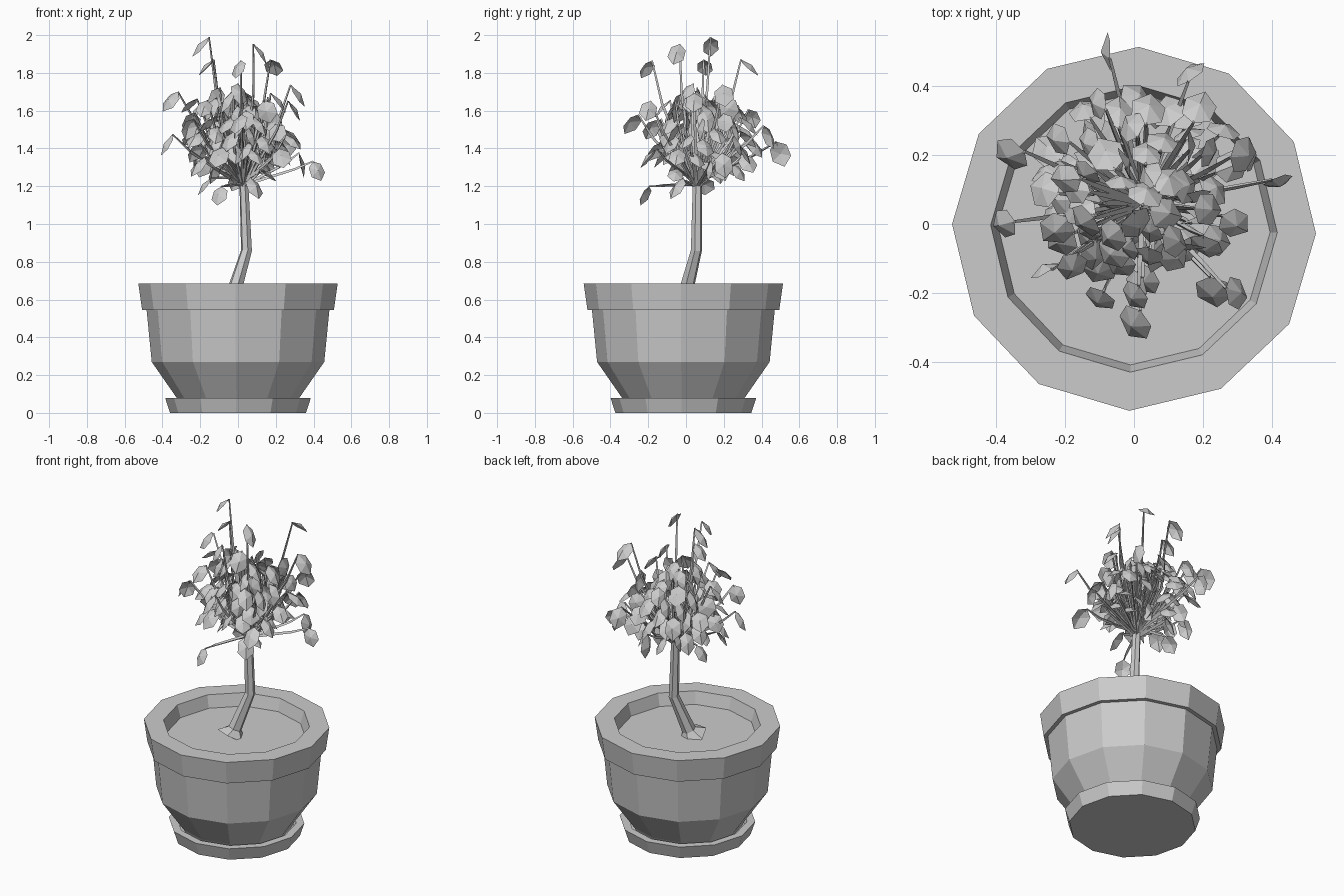
import bpy, bmesh, math, random
from mathutils import Vector

if "Cube" in bpy.data.objects:
    bpy.data.objects.remove(bpy.data.objects["Cube"])

random.seed(7)
grey = bpy.data.materials.new("plain_grey")
grey.use_nodes = True
COLOUR = (0.6, 0.6, 0.6, 1)
grey.diffuse_color = COLOUR
grey.node_tree.nodes["Principled BSDF"].inputs["Base Color"].default_value = COLOUR


def finish(name, bm, recalc=True):
    if recalc:
        bmesh.ops.recalc_face_normals(bm, faces=bm.faces)
    mesh = bpy.data.meshes.new(name)
    bm.to_mesh(mesh)
    bm.free()
    mesh.materials.append(grey)
    obj = bpy.data.objects.new(name, mesh)
    bpy.context.collection.objects.link(obj)
    return obj


def skin(bm, rings, cap_start=True, cap_end=True):
    """Join a list of equal vertex rings into a faceted surface."""
    for a, b in zip(rings, rings[1:]):
        n = len(a)
        for i in range(n):
            j = (i + 1) % n
            bm.faces.new((a[i], a[j], b[j], b[i]))
    if cap_start:
        bm.faces.new(rings[0][::-1])
    if cap_end:
        bm.faces.new(rings[-1])


def lathe(name, profile, sides=12, turn=math.radians(-1.5), y=-0.014):
    bm = bmesh.new()
    rings = []
    for r, z in profile:
        angles = [turn + math.tau * i / sides for i in range(sides)]
        rings.append([bm.verts.new((r * math.cos(a), y + r * math.sin(a), z)) for a in angles])
    skin(bm, rings)
    return finish(name, bm)


def tube(bm, path, radii, sides):
    """Tapered tube whose rings follow the path direction."""
    rings = []
    for k, (p, r) in enumerate(zip(path, radii)):
        d = (path[min(k + 1, len(path) - 1)] - path[max(k - 1, 0)]).normalized()
        u = d.cross(Vector((0.3, 1, 0.1))).normalized()
        v = d.cross(u)
        angles = [math.tau * i / sides for i in range(sides)]
        rings.append([bm.verts.new(p + u * r * math.cos(a) + v * r * math.sin(a)) for a in angles])
    skin(bm, rings)


# Pot with a heavy rim and sunken soil, standing in a saucer
lathe("saucer", [(0.36, 0), (0.386, 0.08), (0.34, 0.08), (0.33, 0.05)])
lathe("pot", [(0.30, 0.03), (0.325, 0.08), (0.457, 0.27), (0.484, 0.545), (0.508, 0.545),
              (0.528, 0.685), (0.416, 0.685), (0.395, 0.61)])

# Crooked trunk with flared foot
bm = bmesh.new()
trunk = [Vector(p) for p in ((-0.03, -0.02, 0.605), (-0.02, 0.0, 0.645), (0.045, 0.055, 0.86),
                             (0.03, 0.06, 1.24))]
tube(bm, trunk, (0.09, 0.04, 0.03, 0.024), 6)
finish("trunk", bm)

# Leaf centres: outlying ones placed by hand, the dense crown scattered
centres = [Vector(p) for p in (
    (-0.2, 0.13, 1.94), (0.12, -0.05, 1.9), (0, -0.21, 1.82), (-0.17, 0.1, 1.83),
    (0.19, 0.34, 1.83), (-0.36, 0.2, 1.65), (-0.38, 0, 1.42), (0.42, 0.12, 1.28),
    (0.34, 0.2, 1.31), (-0.18, 0.1, 1.2), (-0.1, -0.22, 1.15), (0.09, -0.05, 1.19),
    (-0.08, 0.5, 1.37), (0.16, 0.44, 1.46), (0.32, 0.2, 1.68), (0.3, -0.2, 1.6),
    (0, -0.29, 1.53), (-0.26, -0.13, 1.5), (0.23, -0.2, 1.35))]
crown = Vector((0.0, 0.09, 1.47))
for i in range(84):
    h = 1 - 2 * (i + 0.5) / 84
    a = i * 2.39996
    flat = math.sqrt(1 - h * h)
    reach = random.uniform(0.5, 1)
    centres.append(crown + Vector((0.33 * flat * math.cos(a), 0.33 * flat * math.sin(a),
                                   0.28 * h)) * reach)

stems, leaves = bmesh.new(), bmesh.new()
fork = Vector((0.03, 0.06, 1.22))


def add_leaf(base, along, across, length, width):
    """Hexagonal blade folded down its midrib."""
    up = across.cross(along).normalized()
    if up.z < 0:
        up = -up

    def point(s, t, lift):
        return leaves.verts.new(base + along * s * length + across * t * width + up * lift * length)

    start, rib, tip = point(0, 0, 0), point(0.5, 0, 0.12), point(1, 0, -0.05)
    for side in (1, -1):
        near, far = point(0.22, side * 0.46, -0.04), point(0.68, side * 0.5, -0.06)
        for loop in ((start, near, rib), (rib, near, far), (rib, far, tip)):
            leaves.faces.new(loop if side < 0 else loop[::-1])


for c in centres:
    out = Vector((c.x - fork.x, c.y - fork.y, 0))
    out = out.normalized() if out.length > 0.02 else Vector((1, 0, 0))
    jitter = Vector([random.uniform(-0.35, 0.35) for _ in range(3)])
    along = (out * 0.6 + Vector((0, 0, -0.8)) + jitter).normalized()
    across = along.cross(Vector((0, 0, 1)) + jitter).normalized()
    length, width = random.uniform(0.11, 0.14), random.uniform(0.08, 0.105)
    base = c - along * length * 0.5
    # Stem sweeps up from the fork, then bends over into the leaf
    root = fork + Vector((out.x * 0.015, out.y * 0.015, random.uniform(-0.02, 0.03)))
    elbow = root.lerp(base, 0.65) + out * 0.025
    tube(stems, [root, elbow, base, base + along * 0.02], (0.011, 0.008, 0.005, 0.003), 3)
    add_leaf(base, along, across, length, width)

finish("stems", stems)
finish("leaves", leaves, recalc=False)
